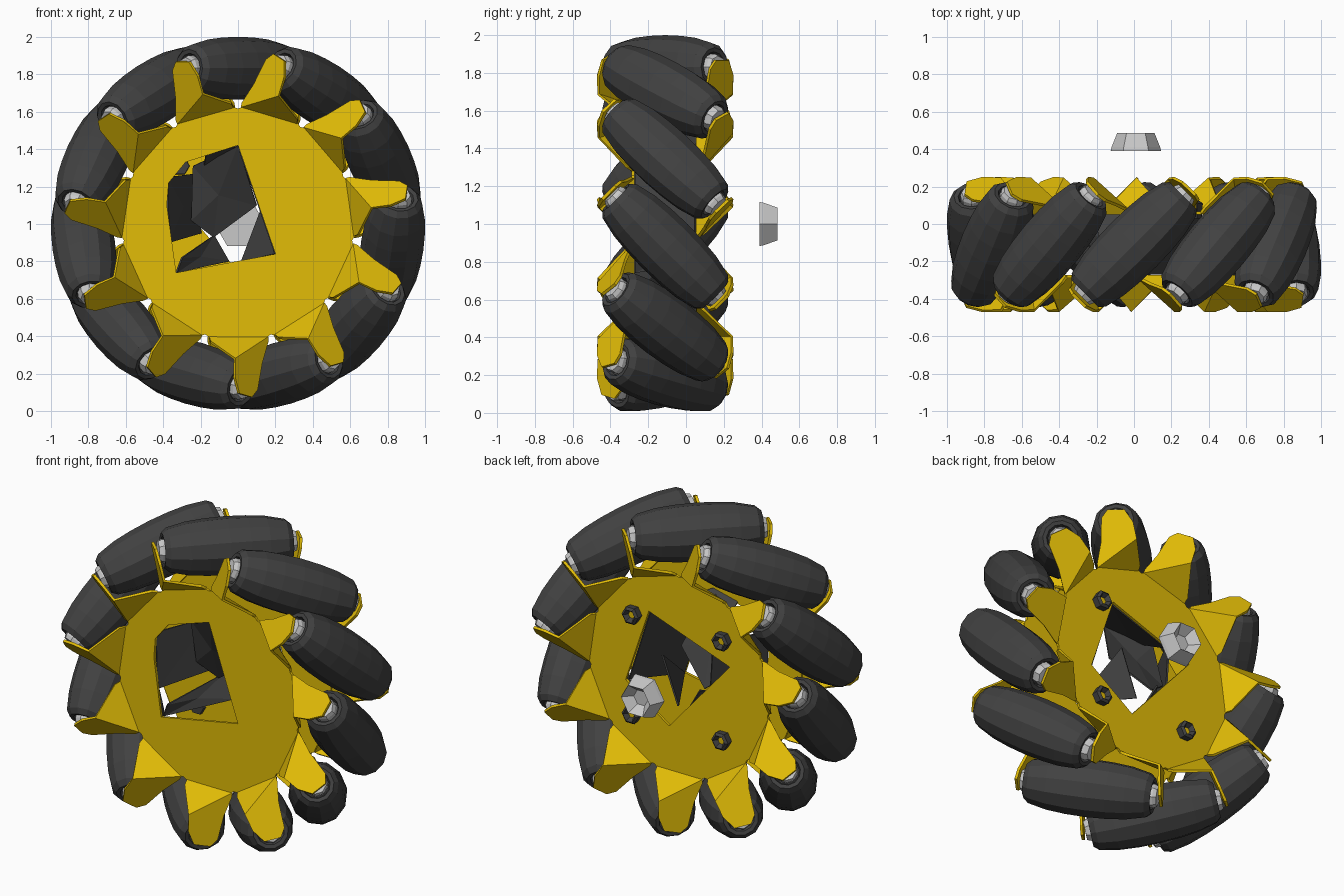
import bpy, bmesh, math
from mathutils import Vector, Matrix

if "Cube" in bpy.data.objects:
    bpy.data.objects.remove(bpy.data.objects["Cube"])

N = 11                       # rollers around the wheel
STEP = 2 * math.pi / N
YC = -0.11                   # middle of the wheel along its axle
PLATE = 0.17                 # plate distance from the middle
R0, TOP = 0.832, 1.0         # roller centre radius, wheel radius
APO = 0.606                  # plate edge distance from the axle


def material(name, rgb):
    m = bpy.data.materials.new(name)
    m.diffuse_color = (*rgb, 1)
    m.use_nodes = True
    m.node_tree.nodes["Principled BSDF"].inputs["Base Color"].default_value = m.diffuse_color
    return m


YELLOW = material("yellow metal", (0.76, 0.505, 0.002))
DARK = material("dark rubber", (0.053, 0.053, 0.053))
GREY = material("light steel", (0.58, 0.58, 0.58))


def place(theta, t, r, y):
    """Clockwise angle from the top, tangential offset, radius, axle position."""
    return Vector((r * math.sin(theta) + t * math.cos(theta), y,
                   1 + r * math.cos(theta) - t * math.sin(theta)))


def finish(bm, name, mats, thick=0):
    me = bpy.data.meshes.new(name)
    bm.normal_update()
    bm.to_mesh(me)
    bm.free()
    ob = bpy.data.objects.new(name, me)
    bpy.context.collection.objects.link(ob)
    for m in mats:
        me.materials.append(m)
    if thick:
        s = ob.modifiers.new("thickness", 'SOLIDIFY')
        s.thickness, s.offset = thick, 0
    return ob


def lathe(bm, profile, matrix, sides):
    """Revolve (along, radius) points about local z, close both ends, return the last cap."""
    rings = []
    for s, r in profile:
        rings.append([bm.verts.new(matrix @ Vector((
            r * math.cos(2 * math.pi * i / sides),
            r * math.sin(2 * math.pi * i / sides), s))) for i in range(sides)])
    for a, b in zip(rings, rings[1:]):
        for i in range(sides):
            j = (i + 1) % sides
            bm.faces.new((a[i], a[j], b[j], b[i]))
    bm.faces.new(rings[0][::-1])
    return bm.faces.new(rings[-1])


# Rollers set at 45 degrees, with steel pins in their recessed ends
def envelope(s):
    return TOP - math.hypot(R0, s * math.sqrt(0.5)) + 0.02 * s * s


ends = [(0.34, 0.072), (0.366, 0.08), (0.37, 0.102), (0.34, 0.128)]
body = [(s, envelope(s)) for s in (0.23, 0.12, 0, -0.12, -0.23)]
profile = [(-s, r) for s, r in ends] + body[::-1] + ends[::-1]
rollers, pins = bmesh.new(), bmesh.new()
for k in range(N):
    th = k * STEP
    radial = Vector((math.sin(th), 0, math.cos(th)))
    tangent = Vector((math.cos(th), 0, -math.sin(th)))
    axis = (tangent + Vector((0, 1, 0))).normalized()
    side = axis.cross(radial)
    m = Matrix((radial, side, axis)).transposed().to_4x4()
    m.translation = place(th, 0, R0, YC)
    lathe(rollers, profile, m, 12)
    for sg in (-1, 1):
        lathe(pins, sorted([(sg * 0.33, 0.068), (sg * 0.375, 0.068),
                            (sg * 0.396, 0.058)]), m, 8)
finish(rollers, "rollers", [DARK])
finish(pins, "roller_pins", [GREY])


# Side plates: notched between the ears, with an angular opening
def plate(name, y, opening):
    bm = bmesh.new()
    rim = []
    for k in range(N):
        th = (k + 0.5) * STEP
        rim += [place(th, t, APO, y) for t in (-0.153, 0.153)]
        rim.append(place(th + STEP / 2, 0, 0.616, y))
    hole = [Vector((x, y, z)) for x, z in opening]
    edges = []
    for loop in (rim, hole):
        vs = [bm.verts.new(p) for p in loop]
        edges += [bm.edges.new((vs[i - 1], vs[i])) for i in range(len(vs))]
    bmesh.ops.triangle_fill(bm, edges=edges, use_beauty=True,
                            normal=Vector((0, 1, 0)))
    bmesh.ops.recalc_face_normals(bm, faces=bm.faces)
    return finish(bm, name, [YELLOW], 0.016)


front_hole = [(0, 1.42), (0.2, 0.84), (-0.33, 0.74), (-0.38, 1.1),
              (-0.37, 1.22), (-0.28, 1.33)]
back_hole = [(0.21, 1.35), (0.37, 0.88), (0.07, 0.67), (-0.35, 1.15)]
plate("front_plate", YC - PLATE, front_hole)
plate("back_plate", YC + PLATE, back_hole)

# Bent ears: a sloped gusset on the plate edge, then a slanted tab
for name, sg in (("front_ears", 1), ("back_ears", -1)):
    bm = bmesh.new()
    for k in range(N):
        th = (k + 0.5) * STEP

        def pt(t, r, depth=None):
            # depth from the wheel middle; tabs lie square to the roller axle
            d = 0.335 + t if depth is None else depth
            return bm.verts.new(place(th, sg * t, r, YC - sg * d))
        a = pt(-0.158, APO, PLATE)
        b = pt(0.153, APO, PLATE)
        b2 = pt(0.147, APO + 0.024, PLATE + 0.032)
        c = pt(0.018, 0.72)
        tab = [pt(0.02, 0.82), pt(-0.003, 0.905), pt(-0.07, 0.925),
               pt(-0.10, 0.885), pt(-0.125, 0.74)]
        a2 = pt(-0.158, APO + 0.02)
        bm.faces.new((a, b, b2, c))
        bm.faces.new([a, c] + tab + [a2])
    bmesh.ops.recalc_face_normals(bm, faces=bm.faces)
    finish(bm, name, [YELLOW], 0.016)

# Broken dark hub walls seen inside the openings
bm = bmesh.new()
F, B = YC - PLATE + 0.012, YC + PLATE - 0.012
walls = [
    [(-0.25, -0.05, 1.02), (-0.24, -0.12, 1.31), (0, F, 1.42),
     (0.10, -0.1, 1.10), (-0.13, 0.0, 0.93)],
    [(-0.17, F, 1.38), (0, F, 1.42), (0.21, B, 1.35), (-0.2, B, 1.21)],
    [(0.2, F, 0.84), (0.02, B, 0.80), (0.13, B, 1.09)],
    [(-0.33, F, 0.74), (-0.05, B, 0.80), (-0.13, B, 0.94), (-0.3, F, 0.82)],
    [(-0.37, F, 0.90), (-0.38, F, 1.25), (-0.22, B, 1.27), (-0.20, B, 0.95)],
    [(0.2, F, 0.84), (0, F, 1.42), (0.21, B, 1.35), (0.36, B, 0.88)],
]
for wall in walls:
    centre = bm.verts.new(sum((Vector(p) for p in wall), Vector()) / len(wall))
    vs = [bm.verts.new(p) for p in wall]
    for i in range(len(vs)):
        bm.faces.new((vs[i - 1], vs[i], centre))
finish(bm, "hub_walls", [DARK], 0.01)

# Four hollow bolts on the back plate
along_y = Matrix.Rotation(-math.pi / 2, 4, 'X')
bm = bmesh.new()
for x in (-0.31, 0.31):
    for z in (0.69, 1.31):
        cap = lathe(bm, [(-0.03, 0.05), (0.05, 0.058), (0.062, 0.042), (0.035, 0.022)],
                    Matrix.Translation((x, YC + PLATE, z)) @ along_y, 6)
        cap.material_index = 1
finish(bm, "back_bolts", [DARK, YELLOW])

# Loose axle nut behind the wheel
bm = bmesh.new()
lathe(bm, [(0, 0.135), (0.02, 0.13), (0.095, 0.10), (0.04, 0.05)],
      Matrix.Translation((0.01, 0.39, 1.0)) @ along_y, 6)
finish(bm, "axle_nut", [GREY])
